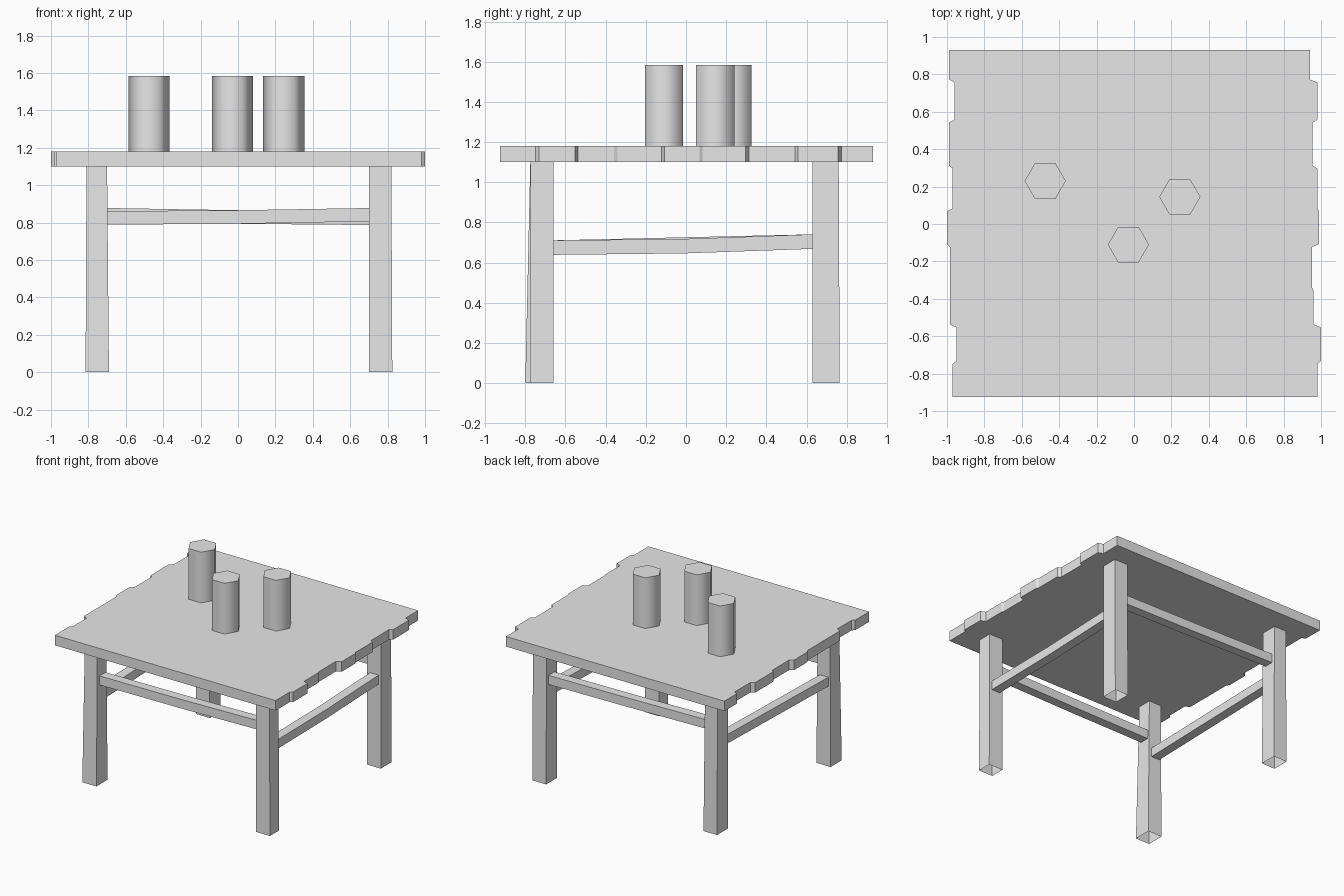
import bpy, bmesh
from math import cos, sin, pi, radians

cube = bpy.data.objects.get("Cube")
if cube:
    bpy.data.objects.remove(cube)

grey = bpy.data.materials.new("plain grey")
grey.use_nodes = True
grey.diffuse_color = (0.8, 0.8, 0.8, 1)
grey.node_tree.nodes["Principled BSDF"].inputs["Base Color"].default_value = (0.8, 0.8, 0.8, 1)


def loft(name, rings, capped=True):
    """Skin a list of matching closed rings into one mesh object."""
    bm = bmesh.new()
    loops = [[bm.verts.new(p) for p in ring] for ring in rings]
    for a, b in zip(loops, loops[1:]):
        for i in range(len(a)):
            j = (i + 1) % len(a)
            bm.faces.new((a[i], a[j], b[j], b[i]))
    if capped:
        bm.faces.new(loops[0][::-1])
        bm.faces.new(loops[-1])
    bmesh.ops.recalc_face_normals(bm, faces=bm.faces)
    mesh = bpy.data.meshes.new(name)
    bm.to_mesh(mesh)
    bm.free()
    mesh.materials.append(grey)
    obj = bpy.data.objects.new(name, mesh)
    bpy.context.collection.objects.link(obj)
    return obj


def rect(x0, x1, y0, y1, z):
    return [(x0, y0, z), (x1, y0, z), (x1, y1, z), (x0, y1, z)]


# Table top: nine plank widths give the uneven side edges
seams = [-0.925, -0.74, -0.545, -0.35, -0.115, 0.075, 0.305, 0.55, 0.765, 0.93]
right_ends = [-0.97, -0.95, -0.985, -0.985, -1.0, -0.97, -0.99, -0.96, -0.99]
left_ends = [0.98, 1.0, 0.96, 0.953, 0.99, 0.98, 0.955, 0.98, 0.94]


def edge(ends):
    pts = []
    for i, x in enumerate(ends):
        lo = seams[i] + (0.008 if i else 0)
        hi = seams[i + 1] - (0.008 if i < len(ends) - 1 else 0)
        pts += [(x, lo), (x, hi)]
    return pts


outline = edge(left_ends) + edge(right_ends)[::-1]
loft("table_top", [[(x, y, z) for x, y in outline] for z in (1.10, 1.18)])

# Legs: open square tubes, slightly uneven from foot to top
legs = {
    "front_left_leg": ((0.70, 0.825, -0.775, -0.66), (0.70, 0.82, -0.775, -0.66)),
    "front_right_leg": ((-0.815, -0.69, -0.80, -0.66), (-0.81, -0.70, -0.775, -0.66)),
    "back_left_leg": ((0.70, 0.82, 0.63, 0.765), (0.70, 0.82, 0.63, 0.76)),
    "back_right_leg": ((-0.81, -0.69, 0.63, 0.765), (-0.81, -0.70, 0.63, 0.76)),
}
for name, (foot, top) in legs.items():
    loft(name, [rect(*foot, 0), rect(*top, 1.10)], capped=False)


# Stretchers: bars bent slightly at the middle
def stretcher(name, along_x, start, end, inner, outer, heights, half=0.036):
    rings = []
    for t, z in zip((start, (start + end) / 2, end), heights):
        section = [(inner, z - half), (outer, z - half), (outer, z + half), (inner, z + half)]
        rings.append([(t, s, h) if along_x else (s, t, h) for s, h in section])
    loft(name, rings)


stretcher("front_stretcher", True, -0.705, 0.705, -0.675, -0.75, (0.825, 0.83, 0.842))
stretcher("back_stretcher", True, -0.705, 0.705, 0.66, 0.735, (0.842, 0.83, 0.823))
stretcher("left_stretcher", False, -0.665, 0.635, 0.725, 0.80, (0.675, 0.682, 0.705))
stretcher("right_stretcher", False, -0.665, 0.635, -0.72, -0.795, (0.675, 0.69, 0.705))

# Hexagonal cups with softly shaded sides
for i, (cx, cy) in enumerate([(-0.475, 0.23), (0.245, 0.145), (-0.03, -0.11)]):
    ring = [(cx + 0.11 * cos(k * pi / 3), cy + 0.11 * sin(k * pi / 3)) for k in range(6)]
    cup = loft(f"cup_{i + 1}", [[(x, y, z) for x, y in ring] for z in (1.18, 1.585)])
    bpy.ops.object.select_all(action="DESELECT")
    cup.select_set(True)
    bpy.context.view_layer.objects.active = cup
    bpy.ops.object.shade_smooth_by_angle(angle=radians(65))
